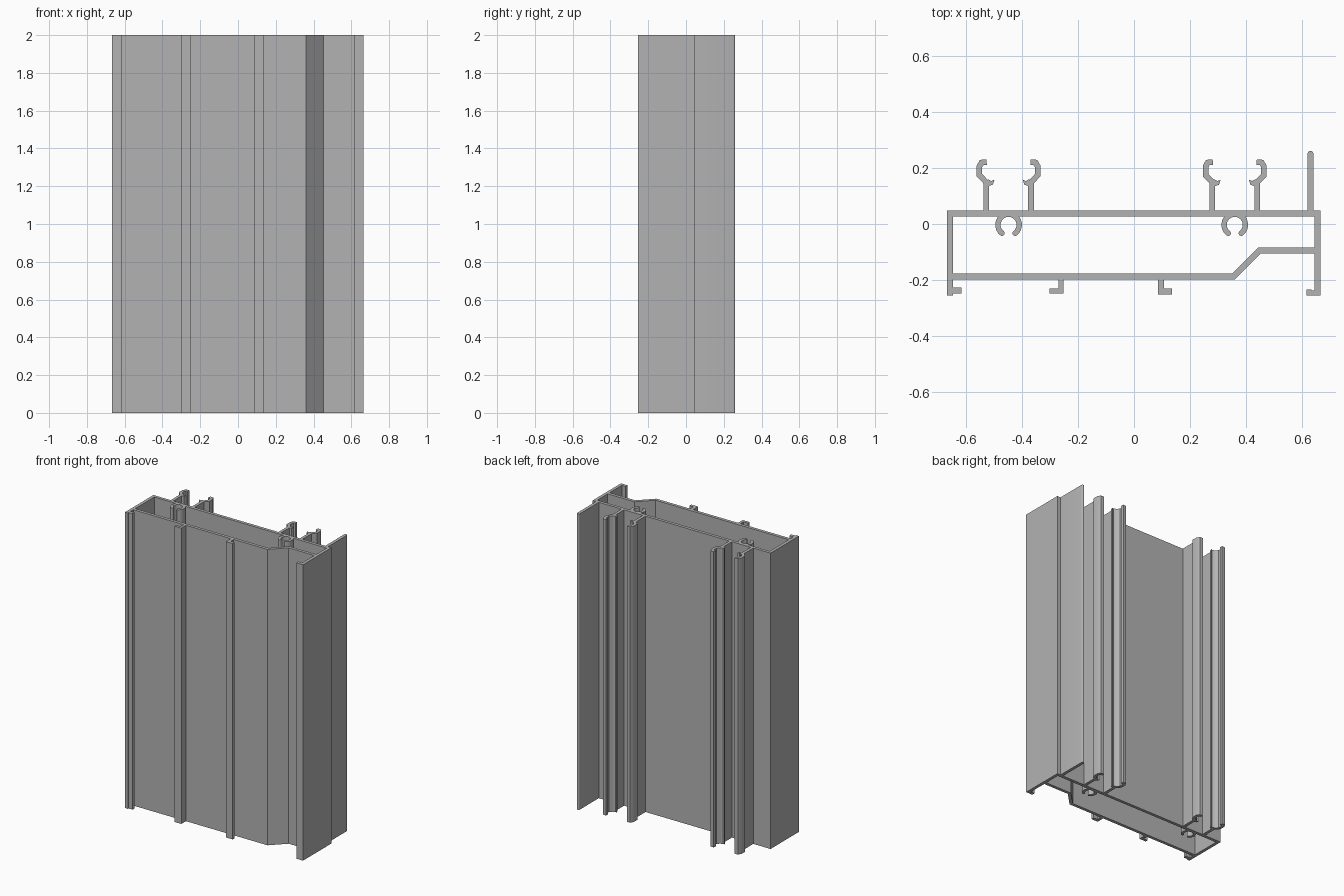
import bpy
import bmesh
from math import cos, sin, pi, radians
from mathutils import Vector

HEIGHT = 2.0
WALL = 0.021

cube = bpy.data.objects.get("Cube")
if cube:
    bpy.data.objects.remove(cube, do_unlink=True)

metal = bpy.data.materials.new("grey aluminium")
metal.use_nodes = True
GREY = (0.45, 0.45, 0.45, 1)
metal.diffuse_color = GREY
metal.node_tree.nodes["Principled BSDF"].inputs["Base Color"].default_value = GREY
parts = []


def extrude(name, outline):
    """Raise a flat outline to the full height of the profile."""
    bm = bmesh.new()
    face = bm.faces.new([bm.verts.new((x, y, 0)) for x, y in outline])
    top = bmesh.ops.extrude_face_region(bm, geom=[face], use_keep_orig=True)
    verts = [v for v in top["geom"] if isinstance(v, bmesh.types.BMVert)]
    bmesh.ops.translate(bm, verts=verts, vec=(0, 0, HEIGHT))
    bmesh.ops.recalc_face_normals(bm, faces=bm.faces)
    mesh = bpy.data.meshes.new(name)
    bm.to_mesh(mesh)
    bm.free()
    mesh.materials.append(metal)
    obj = bpy.data.objects.new(name, mesh)
    bpy.context.collection.objects.link(obj)
    parts.append(obj)


def block(name, x0, x1, y0, y1):
    extrude(name, [(x0, y0), (x1, y0), (x1, y1), (x0, y1)])


def strip(name, path, width=WALL, round_end=False, round_start=False):
    """Extrude a band of even width that follows a path, with mitred bends."""
    pts = [Vector(p) for p in path]
    dirs = [(b - a).normalized() for a, b in zip(pts, pts[1:])]
    left, right = [], []
    for i, p in enumerate(pts):
        a, b = dirs[max(i - 1, 0)], dirs[min(i, len(dirs) - 1)]
        na, nb = Vector((-a.y, a.x)), Vector((-b.y, b.x))
        mitre = (na + nb).normalized()
        offset = mitre * (width / 2 / mitre.dot(na))
        left.append(p + offset)
        right.append(p - offset)

    def cap(p, d):
        n = Vector((-d.y, d.x))
        return [p + (n * cos(t) + d * sin(t)) * width / 2
                for t in (pi * k / 6 for k in range(1, 6))]

    end = cap(pts[-1], dirs[-1]) if round_end else []
    start = cap(pts[0], -dirs[0]) if round_start else []
    extrude(name, left + end + right[::-1] + start)


# Hollow box section
L, R, BACK, FOOT = -0.666, 0.665, 0.048, -0.255
block("back_wall", L, R, BACK - WALL, BACK)
block("left_wall", L, L + WALL, FOOT, BACK - WALL)
block("right_wall", R - WALL, R, FOOT, BACK - WALL)
strip("front_wall", [(L + WALL, -0.187), (0.355, -0.187),
                     (0.447, -0.094), (R - WALL, -0.094)])

# Rear fin and front lips
strip("rear_fin", [(0.629, BACK), (0.629, 0.25)], round_end=True)
block("left_lip", L + WALL, -0.614, -0.248, -0.226)
strip("right_lip", [(R - WALL, -0.246), (0.624, -0.246), (0.624, -0.233)], 0.018)
strip("left_front_hook", [(-0.26, -0.197), (-0.26, -0.238), (-0.302, -0.238)], 0.018)
strip("right_front_hook", [(0.096, -0.197), (0.096, -0.24), (0.136, -0.24)], WALL)

# Paired glazing clips and screw channels
CLIP = [(-0.08, BACK), (-0.08, 0.149), (-0.104, 0.174), (-0.104, 0.205),
        (-0.096, 0.219), (-0.078, 0.22)]
BARB = [(-0.071, 0.135), (-0.056, 0.14), (-0.05, 0.158), (-0.062, 0.153), (-0.074, 0.16)]
for side, cx in (("left", -0.447), ("right", 0.359)):
    for hand, m in (("outer", 1), ("inner", -1)):
        strip(f"{side}_{hand}_clip", [(cx + m * x, y) for x, y in CLIP], 0.02)
        extrude(f"{side}_{hand}_clip_barb", [(cx + m * x, y) for x, y in BARB])
    arc = [radians(-52 + 284 * k / 20) for k in range(21)]
    strip(f"{side}_screw_channel",
          [(cx + 0.038 * cos(t), 0.038 * sin(t) - 0.003) for t in arc],
          0.019, round_end=True, round_start=True)

# Smooth the rounded ends, keep the corners crisp
bpy.ops.object.select_all(action="DESELECT")
for obj in parts:
    obj.select_set(True)
bpy.context.view_layer.objects.active = parts[0]
bpy.ops.object.shade_smooth_by_angle(angle=radians(35))
